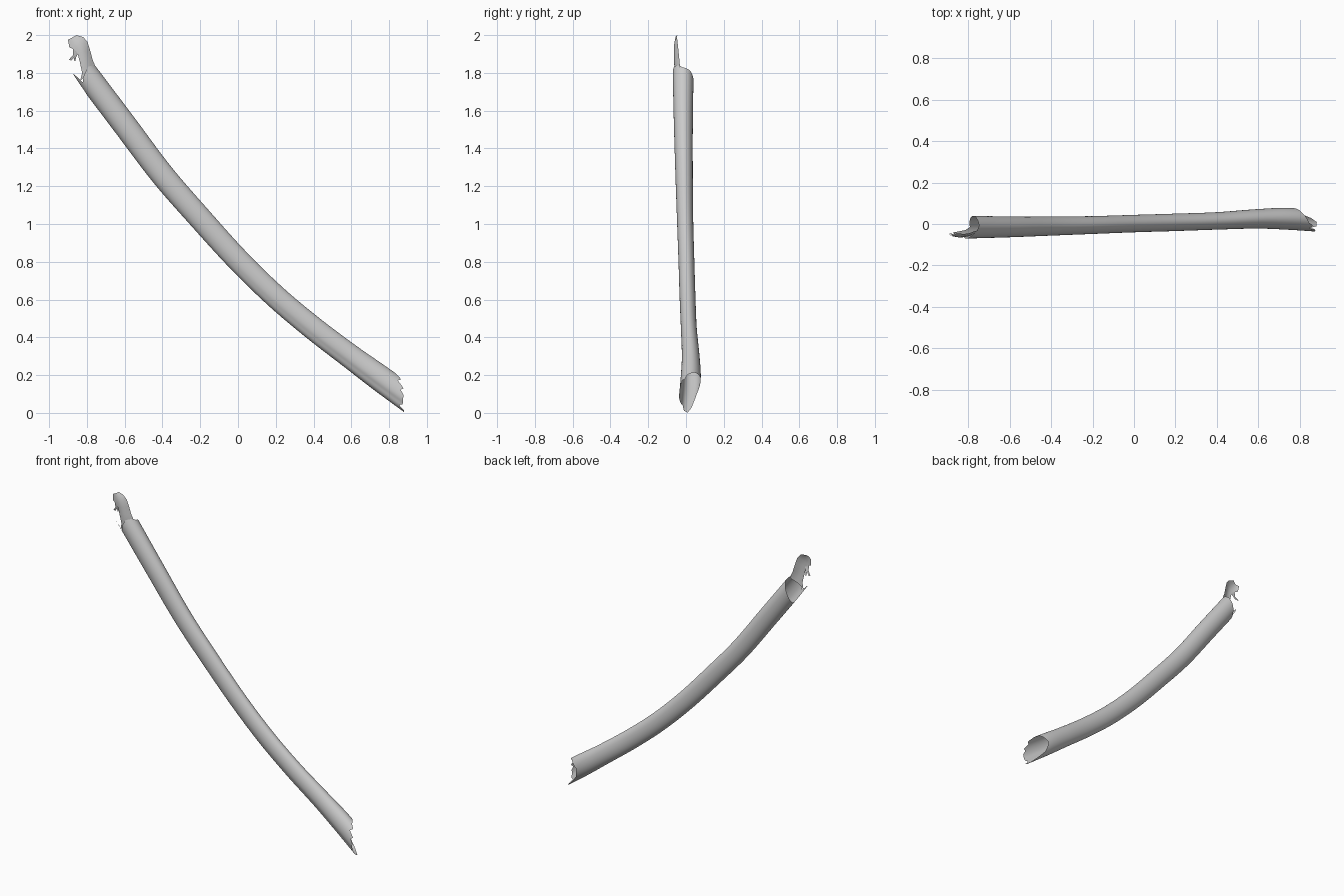
import bpy, bmesh, math
from mathutils import Vector

if "Cube" in bpy.data.objects:
    bpy.data.objects.remove(bpy.data.objects["Cube"])

# centreline: x, y, z, half depth in the bend plane, half width in y
PATH = [(-.80, -.015, 1.79, .064, .055), (-.60, -.014, 1.525, .064, .050),
        (-.40, -.010, 1.26, .063, .046), (-.20, -.005, 1.03, .062, .043),
        (0, .002, .81, .061, .042), (.20, .008, .615, .061, .042),
        (.40, .015, .447, .062, .042), (.60, .025, .295, .064, .047),
        (.75, .025, .185, .069, .053), (.86, .015, .105, .070, .050)]
# ragged rim: angle (0 outer edge, 90 back, 180 inner edge, 270 front), extra length
TOP_RIM = [(0, 0), (45, -.01), (90, -.04), (140, -.08), (180, -.10), (196, -.06),
           (208, .05), (216, .045), (228, -.02), (260, .01), (300, .03), (330, .02), (360, 0)]
LOW_RIM = [(0, -.08), (30, -.10), (90, -.12), (130, -.07), (160, .04), (180, .078),
           (205, .07), (218, .03), (232, .045), (255, .03), (272, .02), (282, -.01),
           (296, .0), (310, -.05), (330, -.04), (345, -.07), (360, -.08)]


def lerp_table(table, v):
    for (a, fa), (b, fb) in zip(table, table[1:]):
        if v <= b:
            return fa + (fb - fa) * (v - a) / (b - a)
    return table[-1][1]


# cumulative length along the path
S = [0]
for p, q in zip(PATH, PATH[1:]):
    S.append(S[-1] + math.dist(p[:3], q[:3]))
LENGTH = S[-1]


def slope(i):
    a, b = max(i - 1, 0), min(i + 1, len(PATH) - 1)
    return [(v - u) / (S[b] - S[a]) for u, v in zip(PATH[a], PATH[b])]


def sample(s):
    """Smooth position, radii and tangent at length s, straight beyond the ends."""
    c = min(max(s, 0), LENGTH)
    i = max(k for k in range(len(S) - 1) if S[k] <= c)
    h = S[i + 1] - S[i]
    t = (c - S[i]) / h
    f = (2*t**3 - 3*t*t + 1, (t**3 - 2*t*t + t) * h, 3*t*t - 2*t**3, (t**3 - t*t) * h)
    g = ((6*t*t - 6*t) / h, 3*t*t - 4*t + 1, (6*t - 6*t*t) / h, 3*t*t - 2*t)
    cols = list(zip(PATH[i], slope(i), PATH[i + 1], slope(i + 1)))
    val = [sum(a * b for a, b in zip(f, c4)) for c4 in cols]
    tan = Vector([sum(a * b for a, b in zip(g, c4)) for c4 in cols[:3]]).normalized()
    return Vector(val[:3]) + tan * (s - c), val[3], val[4], tan


def make_grid(name, rows, closed=False, angle=50):
    bm = bmesh.new()
    vs = [[bm.verts.new(p) for p in row] for row in rows]
    n = len(rows[0])
    for r0, r1 in zip(vs, vs[1:]):
        for j in range(n if closed else n - 1):
            k = (j + 1) % n
            bm.faces.new((r0[j], r0[k], r1[k], r1[j]))
    bmesh.ops.recalc_face_normals(bm, faces=bm.faces)
    me = bpy.data.meshes.new(name)
    bm.to_mesh(me)
    bm.free()
    ob = bpy.data.objects.new(name, me)
    bpy.context.collection.objects.link(ob)
    bpy.context.view_layer.objects.active = ob
    ob.select_set(True)
    bpy.ops.object.shade_smooth_by_angle(angle=math.radians(angle))
    ob.select_set(False)
    return ob


# hollow curved shaft with ragged open ends
SIDES, STEPS = 72, 70
rows = []
for i in range(STEPS + 1):
    u = i / STEPS
    row = []
    for j in range(SIDES):
        deg = 360 * j / SIDES
        th = math.radians(deg)
        s0 = -lerp_table(TOP_RIM, deg)
        s1 = LENGTH + lerp_table(LOW_RIM, deg)
        # rim raggedness fades quickly away from each end
        s = LENGTH * u + s0 * max(0, 1 - u * 5) + (s1 - LENGTH) * max(0, 1 - (1 - u) * 5)
        c, a, b, tan = sample(s)
        nrm = Vector((-tan.z, 0, tan.x)).normalized()
        # shallow groove along the front, deepening towards the low end
        k = 1 - .10 * max(0, u - .4) * math.exp(-((deg - 235) / 14) ** 2)
        row.append(c + nrm * (a * k * math.cos(th)) + Vector((0, b * k * math.sin(th), 0)))
    rows.append(row)
make_grid("shaft", rows, closed=True)


def ladder(name, pairs, bulge=0.0, cuts=6):
    """Thin shell between matching left and right (x, y, z) points."""
    out = []
    for l, r in pairs:
        l, r = Vector(l), Vector(r)
        out.append([l.lerp(r, k / cuts) - Vector((0, bulge * math.sin(math.pi * k / cuts), 0))
                    for k in range(cuts + 1)])
    return make_grid(name, out)


# broken tongue rising from the front wall of the upper end
ladder("upper_tongue", [
    ((-.835, -.055, 1.76), (-.757, -.035, 1.815)),
    ((-.825, -.060, 1.80), (-.755, -.032, 1.835)),
    ((-.838, -.062, 1.86), (-.770, -.035, 1.87)),
    ((-.850, -.062, 1.905), (-.783, -.040, 1.92)),
    ((-.868, -.060, 1.925), (-.797, -.045, 1.965)),
    ((-.893, -.052, 1.935), (-.820, -.048, 1.99)),
    ((-.900, -.045, 1.975), (-.855, -.045, 2.0))], bulge=.011)

# frayed splinters hanging off the tongue
ladder("splinter_long", [((-.875, -.06, 1.93), (-.855, -.06, 1.92)),
                         ((-.873, -.055, 1.895), (-.858, -.055, 1.895)),
                         ((-.895, -.045, 1.87), (-.882, -.045, 1.865))], cuts=2)
ladder("splinter_short", [((-.862, -.06, 1.92), (-.842, -.06, 1.91)),
                          ((-.866, -.05, 1.89), (-.856, -.05, 1.885)),
                          ((-.868, -.04, 1.865), (-.862, -.04, 1.862))], cuts=2)
